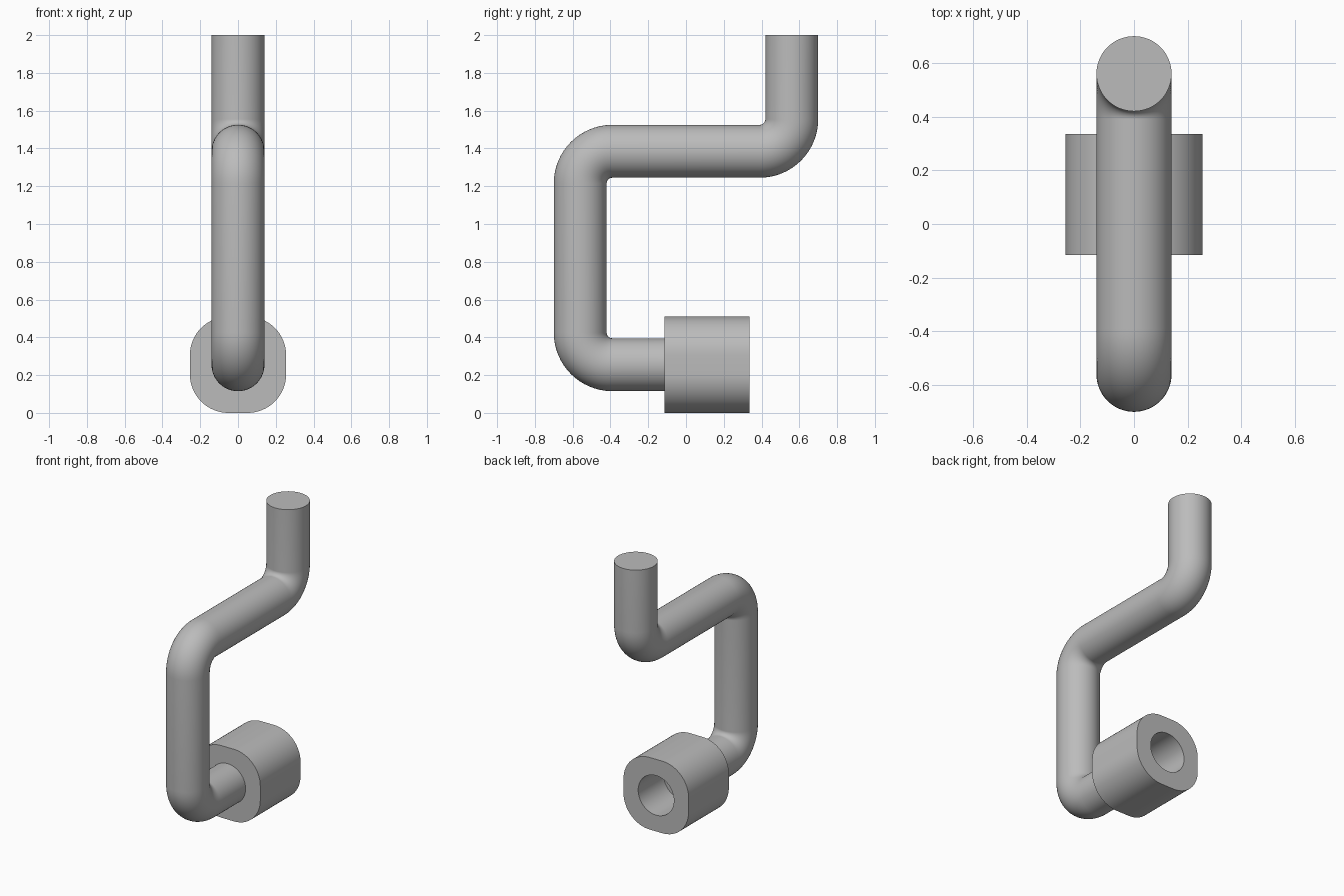
import bpy, bmesh
from math import sin, cos, pi
from mathutils import Vector

cube = bpy.data.objects.get("Cube")
if cube:
    bpy.data.objects.remove(cube, do_unlink=True)

ROD_R = 0.14      # rod and bore radius
BEND_R = 0.17     # centreline bend radius
AXIS_Z = 0.255    # height of the collar axis
BORE_FLOOR = 0.05

steel = bpy.data.materials.new("grey steel")
steel.use_nodes = True
grey = (0.5, 0.5, 0.5, 1)
steel.diffuse_color = grey
steel.node_tree.nodes["Principled BSDF"].inputs["Base Color"].default_value = grey


def outline(radius, flat=0.0, steps=16):
    """Rounded square made of four corner arcs; a circle when flat is 0."""
    pts = []
    for k in range(4):
        mid = k * pi / 2 + pi / 4
        cx = flat * (1 if cos(mid) > 0 else -1)
        cy = flat * (1 if sin(mid) > 0 else -1)
        for i in range(steps + 1):
            a = k * pi / 2 + i * pi / 2 / steps
            pts.append((cx + radius * cos(a), cy + radius * sin(a)))
    return pts


def ring(centre, tangent, shape):
    """Place an outline square to a direction in the YZ plane."""
    side = Vector((1, 0, 0))
    up = side.cross(tangent)
    return [centre + side * u + up * v for u, v in shape]


def loft(name, rings, caps):
    bm = bmesh.new()
    loops = [[bm.verts.new(p) for p in r] for r in rings]
    n = len(loops[0])
    for a, b in zip(loops, loops[1:]):
        for i in range(n):
            j = (i + 1) % n
            bm.faces.new((a[i], a[j], b[j], b[i]))
    if caps:
        bm.faces.new(loops[0])
        bm.faces.new(loops[-1])
    bmesh.ops.remove_doubles(bm, verts=bm.verts, dist=1e-5)
    bmesh.ops.recalc_face_normals(bm, faces=bm.faces)
    mesh = bpy.data.meshes.new(name)
    bm.to_mesh(mesh)
    bm.free()
    mesh.materials.append(steel)
    obj = bpy.data.objects.new(name, mesh)
    bpy.context.collection.objects.link(obj)
    bpy.ops.object.select_all(action='DESELECT')
    obj.select_set(True)
    bpy.context.view_layer.objects.active = obj
    bpy.ops.object.shade_smooth_by_angle(angle=pi / 6)
    return obj


# Bent rod: straight runs joined by quarter-circle bends
corners = [Vector((0, y, z)) for y, z in
           ((BORE_FLOOR, AXIS_Z), (-0.56, AXIS_Z), (-0.56, 1.385), (0.56, 1.385), (0.56, 2))]
circle = outline(ROD_R)
rod_rings = [ring(corners[0], (corners[1] - corners[0]).normalized(), circle)]
for before, here, after in zip(corners, corners[1:], corners[2:]):
    d_in = (here - before).normalized()
    d_out = (after - here).normalized()
    pivot = here + (d_out - d_in) * BEND_R
    for i in range(17):
        a = i * pi / 32
        centre = pivot + (d_in * sin(a) - d_out * cos(a)) * BEND_R
        rod_rings.append(ring(centre, d_in * cos(a) + d_out * sin(a), circle))
rod_rings.append(ring(corners[-1], (corners[-1] - corners[-2]).normalized(), circle))
loft("bent_rod", rod_rings, True)

# Collar: rounded-square sleeve with a blind bore ending on the rod
body = outline(0.205, 0.05)
sections = [(-0.115, circle), (-0.115, body), (0.335, body), (0.335, circle), (BORE_FLOOR, circle)]
loft("socket_collar",
     [ring(Vector((0, y, AXIS_Z)), Vector((0, 1, 0)), s) for y, s in sections], False)
